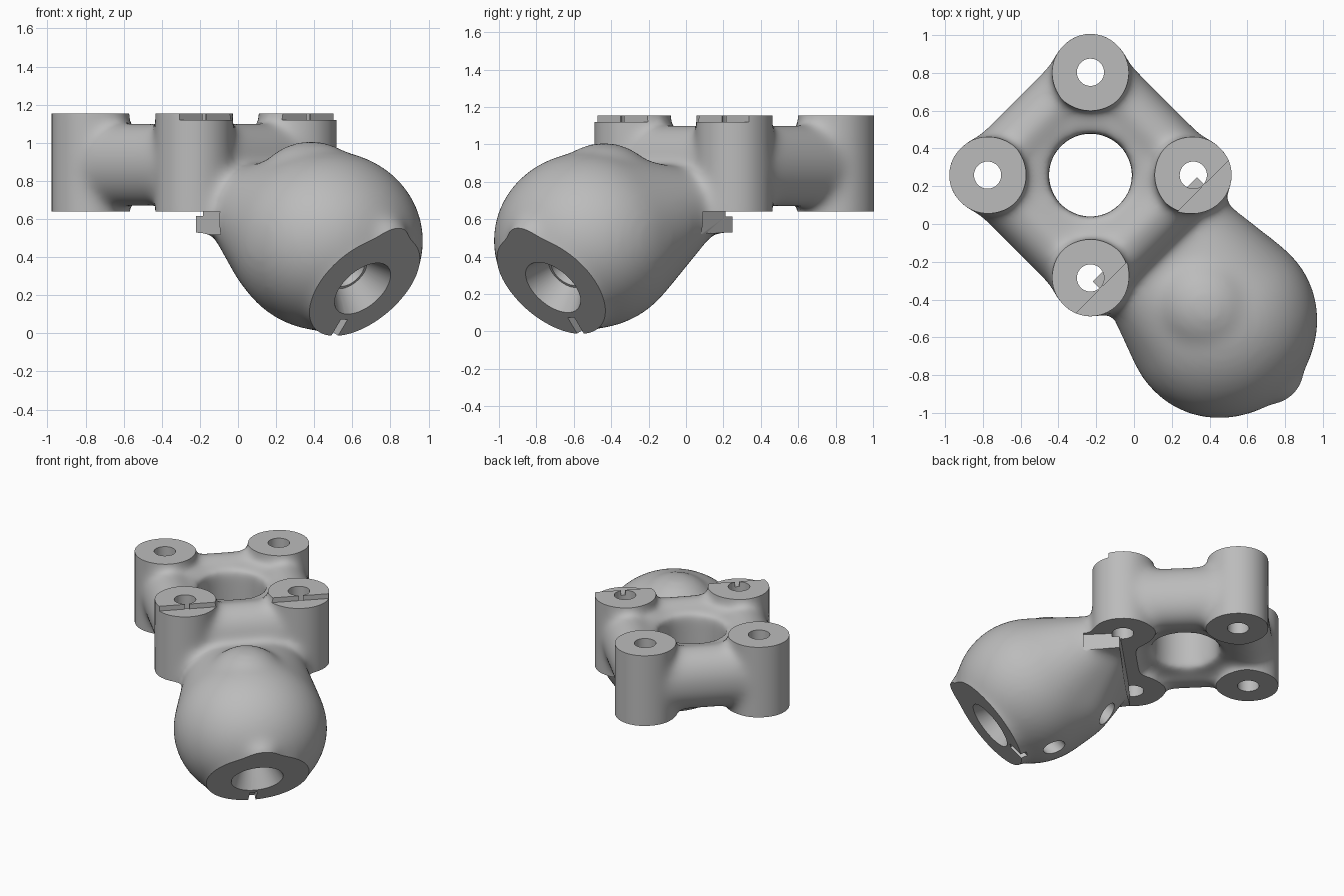
import bpy, bmesh, math
from mathutils import Matrix, Vector

if "Cube" in bpy.data.objects:
    bpy.data.objects.remove(bpy.data.objects["Cube"])

grey = bpy.data.materials.new("plain grey")
grey.use_nodes = True
grey.diffuse_color = (0.5, 0.5, 0.5, 1)
grey.node_tree.nodes["Principled BSDF"].inputs["Base Color"].default_value = (0.5, 0.5, 0.5, 1)

# Everything is built with the bracket's long axis on x, then turned at the end
TOP, BASE = 1.155, 0.64
MID, SIDE, REACH = -0.346, 0.02, 0.385      # clamp centre and post spacing
ARM = -0.04                                 # sideways offset of the arm
TILT = Matrix.Rotation(math.radians(130), 4, 'Y')
FACE = Matrix.Translation((0.965, ARM, 0.235)) @ TILT
CENTRE = Matrix.Translation((MID, SIDE, 0))
POSTS = [(MID + REACH * a, SIDE + REACH * b) for a, b in ((1, 1), (-1, 1), (-1, -1), (1, -1))]


def add_ball(bm, centre, size):
    m = Matrix.Translation(centre) @ Matrix.Diagonal((*size, 1))
    return bmesh.ops.create_uvsphere(bm, u_segments=40, v_segments=24, radius=1, matrix=m)["verts"]


def add_rod(bm, matrix, low, high, r1, r2=None, sides=48):
    m = matrix @ Matrix.Translation((0, 0, (low + high) / 2))
    bmesh.ops.create_cone(bm, cap_ends=True, segments=sides, radius1=r1,
                          radius2=r1 if r2 is None else r2, depth=high - low, matrix=m)


def add_box(bm, low, high, matrix=Matrix()):
    low, high = Vector(low), Vector(high)
    m = matrix @ Matrix.Translation((low + high) / 2) @ Matrix.Diagonal((*(high - low), 1))
    bmesh.ops.create_cube(bm, size=1, matrix=m)


def make_object(name, bm):
    mesh = bpy.data.meshes.new(name)
    bm.to_mesh(mesh)
    bm.free()
    ob = bpy.data.objects.new(name, mesh)
    bpy.context.collection.objects.link(ob)
    return ob


def apply(ob, mod):
    bpy.ops.object.select_all(action='DESELECT')
    bpy.context.view_layer.objects.active = ob
    ob.select_set(True)
    bpy.ops.object.modifier_apply(modifier=mod.name)


bm = bmesh.new()
# Arm: a hull stretched from the clamp's underside to the round bulge
hull = add_ball(bm, (0.14, SIDE + 0.19, 0.69), (0.17, 0.20, 0.17))
hull += add_ball(bm, (0.14, SIDE - 0.19, 0.69), (0.17, 0.20, 0.17))
hull += add_ball(bm, (0.47, ARM, 0.49), (0.36, 0.38, 0.37))
hull += add_ball(bm, (0.70, ARM, 0.485), (0.50, 0.515, 0.475))
result = bmesh.ops.convex_hull(bm, input=hull)
inside = [v for v in result["geom_interior"] if isinstance(v, bmesh.types.BMVert)]
bmesh.ops.delete(bm, geom=inside, context='VERTS')
# Ridge on top, peak of the end face and the stub behind it
add_ball(bm, (0.58, ARM, 0.72), (0.32, 0.29, 0.29))
add_ball(bm, (1.13, ARM, 0.49), (0.13, 0.13, 0.13))
add_rod(bm, FACE, -0.3, 0.08, 0.345, 0.32)
# Four posts, longer than needed so that trimming leaves crisp ends
for x, y in POSTS:
    add_rod(bm, Matrix.Translation((x, y, 0)), 0.53, 1.27, 0.206)
# Rounded webs joining neighbouring posts, and a core around the opening
for i, (x, y) in enumerate(POSTS):
    nx, ny = POSTS[(i + 1) % 4]
    along = Vector((nx - x, ny - y, 0))
    turn = along.to_track_quat('Z', 'Y').to_matrix().to_4x4()
    place = Matrix.Translation((x, y, 0.883)) @ Matrix.Diagonal((1, 1, 1.23, 1))
    add_rod(bm, place @ turn, 0, along.length, 0.178)
add_rod(bm, CENTRE, 0.70, 1.065, 0.37)
body = make_object("bracket_body", bm)


def fuse():
    mod = body.modifiers.new("fuse", 'REMESH')
    mod.mode, mod.voxel_size = 'VOXEL', 0.02
    apply(body, mod)


def cut(build):
    bm = bmesh.new()
    build(bm)
    tool = make_object("cutter", bm)
    tool.hide_render = True
    mod = body.modifiers.new("cut", 'BOOLEAN')
    mod.operation, mod.solver, mod.object = 'DIFFERENCE', 'EXACT', tool
    apply(body, mod)
    bpy.data.objects.remove(tool)


# Fuse the forms, open the middle of the clamp, then blend all joints
fuse()
cut(lambda b: add_rod(b, CENTRE, 0.3, 1.4, 0.222))
fuse()
blend = body.modifiers.new("blend", 'SMOOTH')
blend.factor, blend.iterations = 0.5, 36
apply(body, blend)

# Flat post tops, underside and angled end face
cut(lambda b: add_box(b, (-2, -2, TOP), (2, 2, 2)))
cut(lambda b: add_box(b, (-2, -2, -1), (0.06, 2, BASE)))
for low, high in ((0.39, 1), (-1, -0.39)):
    cut(lambda b: add_box(b, (-0.5, SIDE + low, 0.52), (0.3, SIDE + high, BASE)))
cut(lambda b: add_box(b, (-1, -1, 0), (1, 1, 1), FACE))
# Lowered step on the two posts beside the arm
cut(lambda b: add_box(b, (0.117, -1, 1.12), (1, 1, 1.3)))

# Bolt holes, with a slot to the step on the front pair
for x, y in POSTS:
    cut(lambda b: add_rod(b, Matrix.Translation((x, y, 0)), 0.615, 1.4, 0.072))
    if x > MID:
        cut(lambda b: add_box(b, (x, y - 0.015, 1.12), (0.2, y + 0.015, 1.3)))

# Countersunk bore and drain notch in the end face
cut(lambda b: add_rod(b, FACE, -0.13, 0.01, 0.11, 0.18))
cut(lambda b: add_rod(b, FACE, -0.35, -0.1, 0.095))
cut(lambda b: add_box(b, (0.21, -0.025, -0.04), (0.5, 0.025, 0.1), FACE))

# Two access holes under the arm
for x, z, r in ((0.23, 0.34, 0.08), (0.54, 0.05, 0.07)):
    aim = Matrix.Translation((x, ARM, z)) @ Matrix.Rotation(math.radians(40), 4, 'Y')
    cut(lambda b: add_rod(b, aim, -0.3, 0.22, r, sides=32))

# Turn into place and finish
body.data.transform(Matrix.Rotation(math.radians(-45), 4, 'Z'))
body.data.materials.clear()
body.data.materials.append(grey)
for face in body.data.polygons:
    face.material_index = 0
bpy.ops.object.select_all(action='DESELECT')
body.select_set(True)
bpy.context.view_layer.objects.active = body
bpy.ops.object.shade_smooth_by_angle(angle=math.radians(35))
